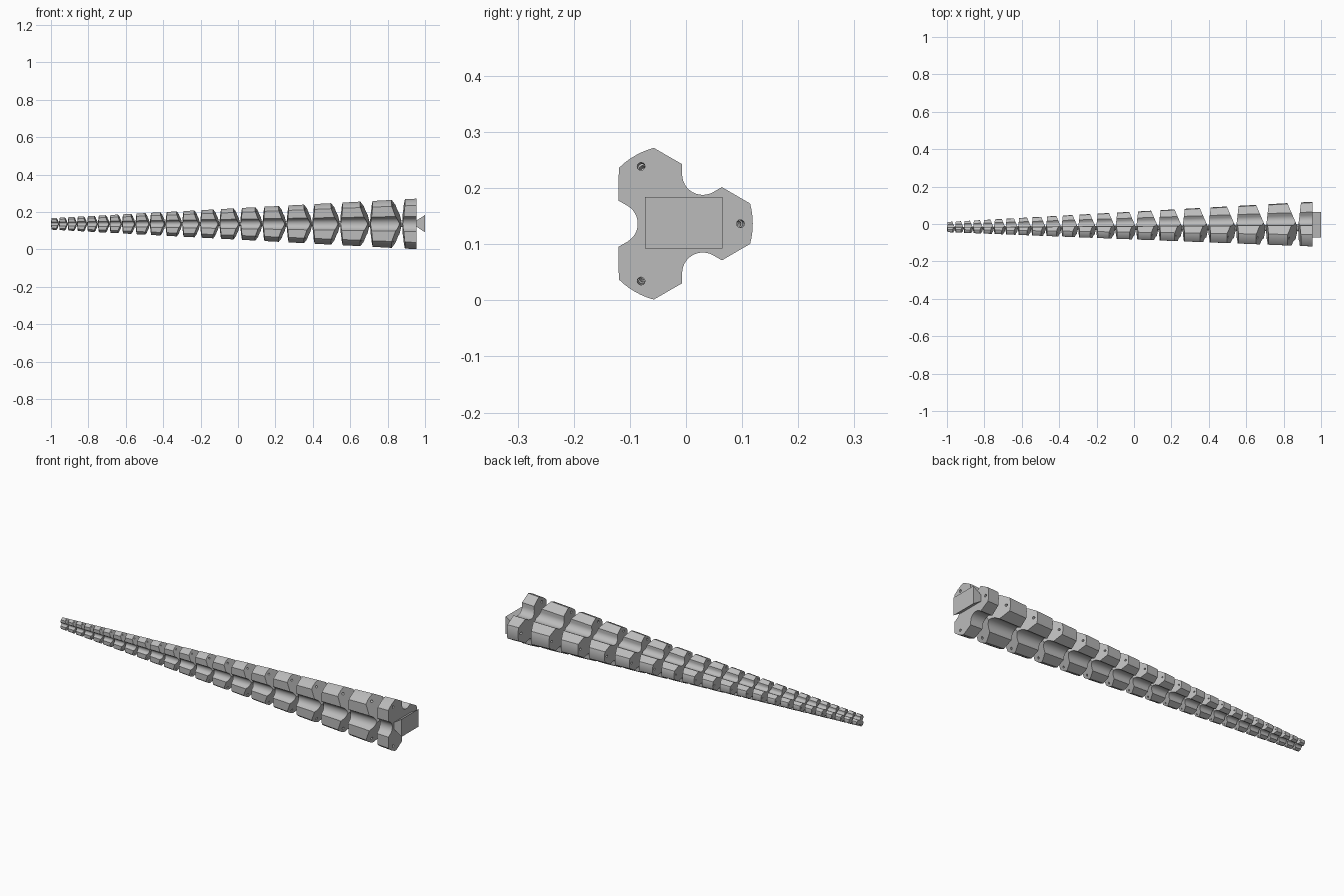
import bpy, bmesh, math
from math import cos, sin, pi, radians

cube = bpy.data.objects.get("Cube")
if cube:
    bpy.data.objects.remove(cube)

grey = bpy.data.materials.new("plain grey")
grey.use_nodes = True
grey.diffuse_color = (0.5, 0.5, 0.5, 1)
grey.node_tree.nodes["Principled BSDF"].inputs["Base Color"].default_value = (0.5, 0.5, 0.5, 1)

# The whole arm shrinks towards one apex on its axis
AXIS_Y, AXIS_Z = -0.021, 0.1365
RATIO, COUNT = 0.93, 20
ROOT, TIP, BACK = 0.877, -1.0, 0.955
FIRST = (ROOT - TIP) * (1 - RATIO) / (1 - RATIO ** COUNT)
APEX = ROOT - FIRST / (1 - RATIO)
REACH = BACK - APEX


def turn(p, a):
    return (p[0] * cos(a) - p[1] * sin(a), p[0] * sin(a) + p[1] * cos(a))


def place(p, x_axis, slope, d):
    """Slide p along its ray to the apex until it meets a sloping end plane."""
    s = (x_axis - APEX) / (REACH + slope * d)
    return (APEX + REACH * s, AXIS_Y + p[0] * s, AXIS_Z + p[1] * s)


def finish(name, bm):
    bmesh.ops.recalc_face_normals(bm, faces=bm.faces)
    mesh = bpy.data.meshes.new(name)
    bm.to_mesh(mesh)
    bm.free()
    mesh.materials.append(grey)
    obj = bpy.data.objects.new(name, mesh)
    bpy.context.collection.objects.link(obj)
    return obj


def half_lobe():
    """Outline from the bottom of a groove out to the middle of a lobe."""
    groove = [(0.102 - 0.037 * cos(radians(i * 10)), -0.037 * sin(radians(i * 10)))
              for i in range(7)]
    groove.append((0.099, -0.041))
    pts = [turn(p, pi / 3) for p in groove]
    return pts + [(0.14 * cos(a), 0.14 * sin(a)) for a in (0.26, 0.173, 0.087, 0)]


HALF = half_lobe()
LOBE = [(x, -y) for x, y in HALF] + HALF[-2::-1]


def segment(name, x0, slope0, x1, slope1):
    """Three-lobed body with a three-sided sloping face at each end."""
    bm = bmesh.new()
    for k in range(3):
        a = k * 2 * pi / 3
        ends = []
        for x, slope in ((x0, slope0), (x1, slope1)):
            ring = [bm.verts.new(place(turn(p, a), x, slope, p[0])) for p in LOBE]
            centre = bm.verts.new(place((0, 0), x, slope, 0))
            bm.faces.new([centre] + ring)
            ends.append(ring)
        lo, hi = ends
        for i in range(len(LOBE) - 1):
            bm.faces.new((lo[i], lo[i + 1], hi[i + 1], hi[i]))
    bmesh.ops.remove_doubles(bm, verts=bm.verts, dist=1e-5)
    return finish(name, bm)


def rods(name, centres, radius, x0, x1, n=12):
    """Round tapered rods running towards the apex."""
    bm = bmesh.new()
    for c in centres:
        pts = [(c[0] + radius * cos(2 * pi * i / n), c[1] + radius * sin(2 * pi * i / n))
               for i in range(n)]
        lo, hi = ([bm.verts.new(place(p, x, 0, 0)) for p in pts] for x in (x0, x1))
        bm.faces.new(lo)
        bm.faces.new(hi)
        for i in range(n):
            j = (i + 1) % n
            bm.faces.new((lo[i], lo[j], hi[j], hi[i]))
    return finish(name, bm)


# Base and the shrinking row of segments
parts = [segment("base_segment", ROOT, -0.115, BACK, 0)]
x, length = ROOT, FIRST
for i in range(COUNT):
    parts.append(segment(f"segment_{i + 1:02d}", x - length, -0.115, x, 0.43))
    x -= length
    length *= RATIO

# Cord holes through every lobe
cutter = rods("cord_hole_cutter", [turn((0.118, 0), k * 2 * pi / 3) for k in range(3)],
              0.007, -1.1, 1.05)
cutter.hide_render = True
for obj in parts:
    mod = obj.modifiers.new("cord_holes", "BOOLEAN")
    mod.operation = "DIFFERENCE"
    mod.solver = "EXACT"
    mod.object = cutter
    bpy.context.view_layer.objects.active = obj
    bpy.ops.object.modifier_apply(modifier=mod.name)
bpy.data.objects.remove(cutter)

# Thin core joining the segments
parts.append(rods("flexible_core", [(0, 0)], 0.018, -0.99, 0.92))

# Dovetail mount on the back of the base
bm = bmesh.new()
bmesh.ops.create_cube(bm, size=1)
for v in bm.verts:
    outer = v.co.x > 0
    v.co = (1.0 if outer else BACK - 0.005, -0.004 + v.co.y * 0.138,
            0.138 + v.co.z * (0.092 if outer else 0.028))
finish("dovetail_mount", bm)

bpy.ops.object.select_all(action="DESELECT")
for obj in parts:
    obj.select_set(True)
bpy.context.view_layer.objects.active = parts[0]
bpy.ops.object.shade_smooth_by_angle(angle=radians(25))
